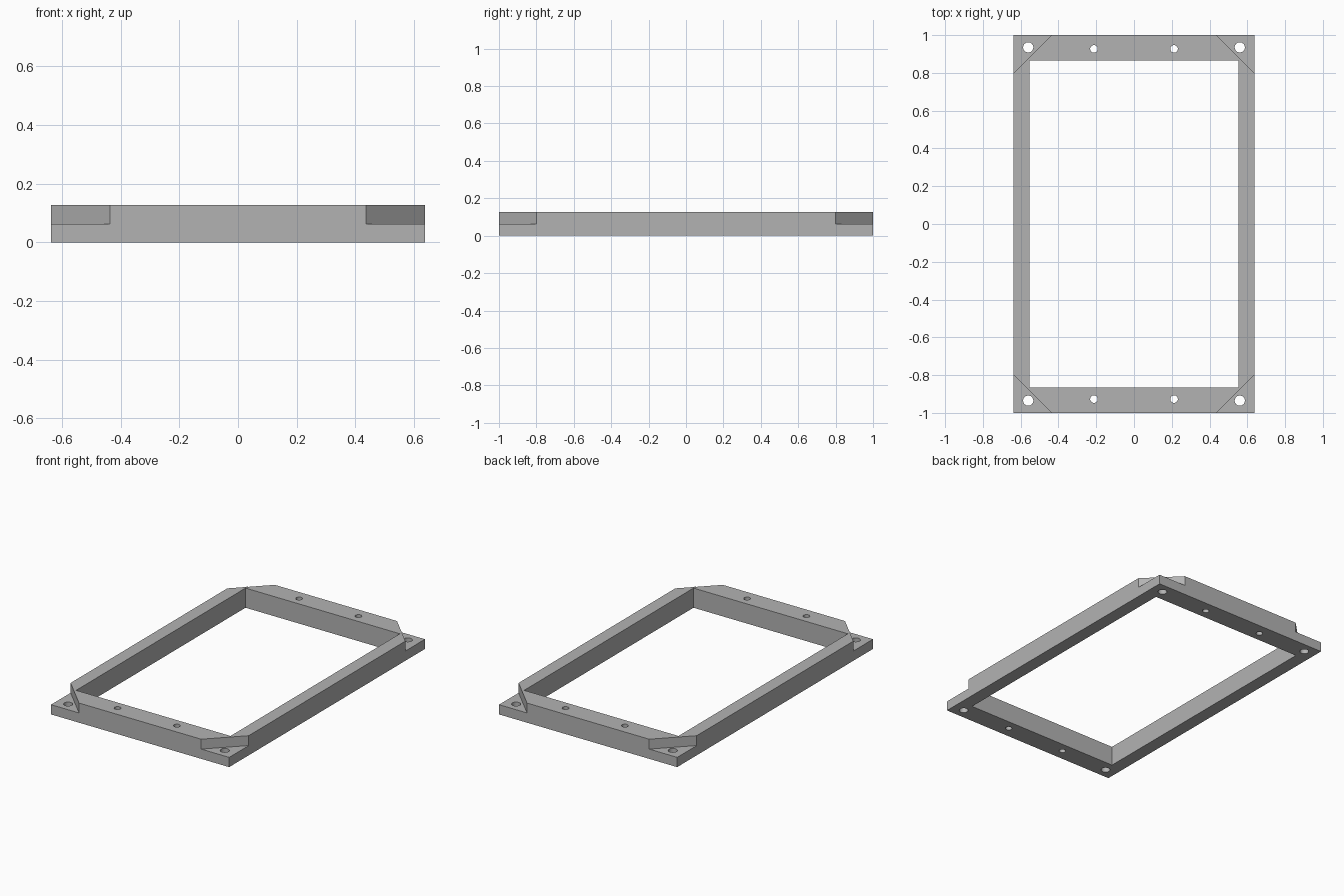
import bpy, bmesh
from mathutils import Matrix

cube = bpy.data.objects.get("Cube")
if cube:
    bpy.data.objects.remove(cube, do_unlink=True)

HALF_X, HALF_Y, HEIGHT = 0.637, 1.0, 0.127
INNER_X, INNER_Y = 0.552, 0.865
STEP_Z, CUT = 0.063, 0.2          # corner ledge height, corner cut leg length

grey = bpy.data.materials.new("plain grey")
grey.use_nodes = True
colour = (0.45, 0.45, 0.45, 1)
grey.diffuse_color = colour
grey.node_tree.nodes["Principled BSDF"].inputs["Base Color"].default_value = colour


def prism(bm, outline, z0, z1):
    """Extrude a flat outline from z0 to z1."""
    face = bm.faces.new([bm.verts.new((x, y, z0)) for x, y in outline])
    top = bmesh.ops.extrude_face_region(bm, geom=[face])["geom"]
    verts = [v for v in top if isinstance(v, bmesh.types.BMVert)]
    bmesh.ops.translate(bm, verts=verts, vec=(0, 0, z1 - z0))


def rectangle(x, y):
    return [(-x, -y), (x, -y), (x, y), (-x, y)]


def make_object(name, bm):
    bmesh.ops.recalc_face_normals(bm, faces=bm.faces)
    mesh = bpy.data.meshes.new(name)
    bm.to_mesh(mesh)
    bm.free()
    mesh.materials.append(grey)
    obj = bpy.data.objects.new(name, mesh)
    bpy.context.collection.objects.link(obj)
    return obj


def subtract(target, cutter):
    cutter.hide_render = True
    mod = target.modifiers.new(cutter.name, 'BOOLEAN')
    mod.operation, mod.solver, mod.object = 'DIFFERENCE', 'EXACT', cutter
    bpy.context.view_layer.objects.active = target
    bpy.ops.object.modifier_apply(modifier=mod.name)
    bpy.data.objects.remove(cutter, do_unlink=True)


corners = [(sx, sy) for sx in (-1, 1) for sy in (-1, 1)]

# Solid block for the frame
bm = bmesh.new()
prism(bm, rectangle(HALF_X, HALF_Y), 0, HEIGHT)
frame = make_object("frame", bm)

# Central opening and the four diagonal corner ledges
bm = bmesh.new()
prism(bm, rectangle(INNER_X, INNER_Y), -0.1, 0.3)
for sx, sy in corners:
    far = 0.1
    prism(bm, [(sx * (HALF_X - CUT - far), sy * (HALF_Y + far)),
               (sx * (HALF_X + far), sy * (HALF_Y - CUT - far)),
               (sx * (HALF_X + far), sy * (HALF_Y + far))], STEP_Z, 0.3)
subtract(frame, make_object("opening_cutter", bm))

# Corner bolt holes and smaller end-rail holes
bm = bmesh.new()
for sx, sy in corners:
    for x, y, radius in ((0.56, 0.935, 0.027), (0.212, 0.927, 0.02)):
        bmesh.ops.create_cone(bm, cap_ends=True, segments=32, depth=0.6,
                              radius1=radius, radius2=radius,
                              matrix=Matrix.Translation((sx * x, sy * y, 0)))
subtract(frame, make_object("hole_cutter", bm))

# Smooth hole walls, crisp edges elsewhere
bpy.ops.object.select_all(action='DESELECT')
frame.select_set(True)
bpy.context.view_layer.objects.active = frame
bpy.ops.object.shade_smooth_by_angle(angle=0.6)
